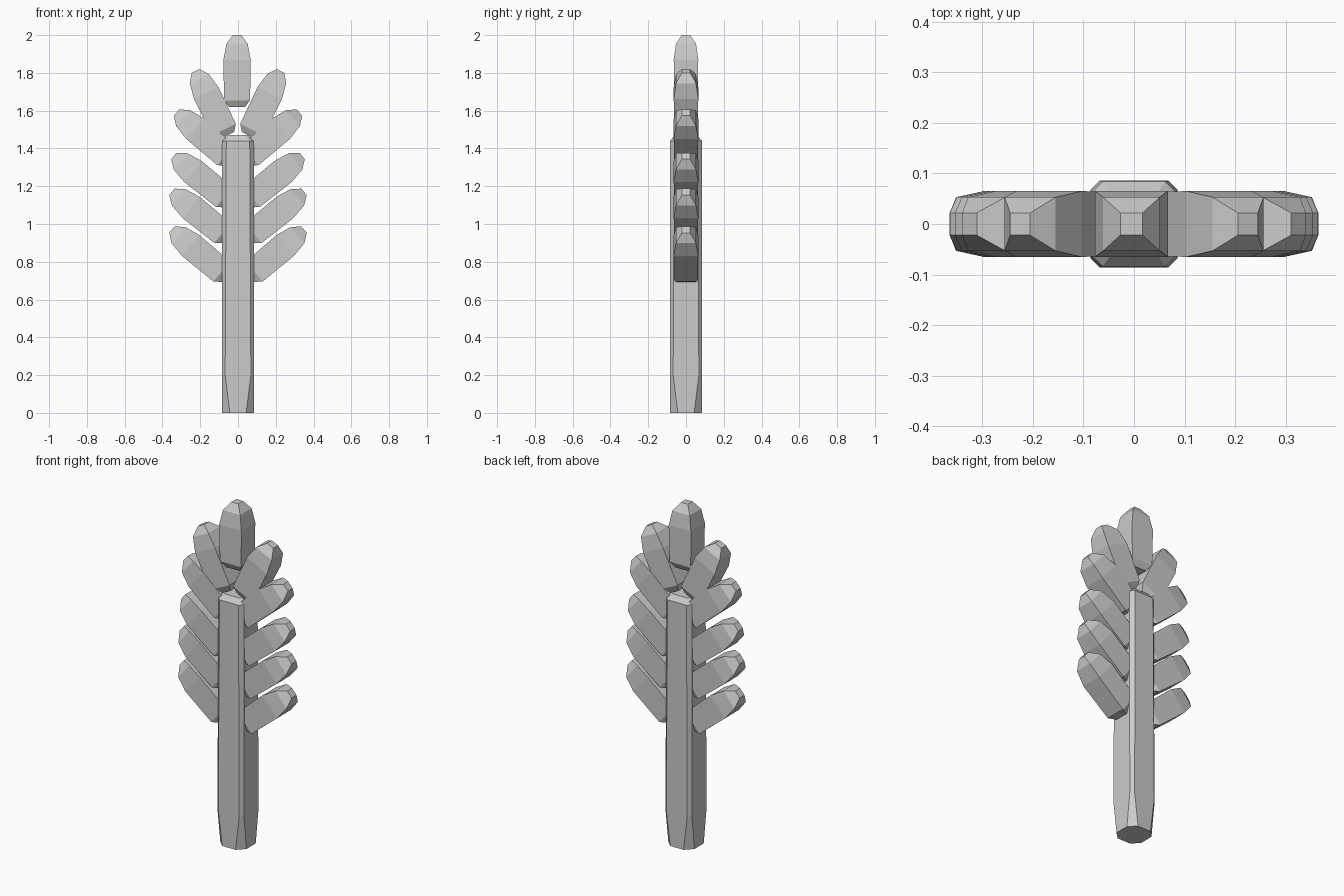
import bpy, bmesh, math
from mathutils import Matrix

if "Cube" in bpy.data.objects:
    bpy.data.objects.remove(bpy.data.objects["Cube"])


def loft(name, rings, matrix=Matrix()):
    """Skin a list of closed rings of points and cap both ends."""
    bm = bmesh.new()
    loops = [[bm.verts.new(p) for p in ring] for ring in rings]
    n = len(loops[0])
    for a, b in zip(loops, loops[1:]):
        for i in range(n):
            j = (i + 1) % n
            bm.faces.new((a[i], a[j], b[j], b[i]))
    bm.faces.new(loops[0][::-1])
    bm.faces.new(loops[-1])
    bmesh.ops.recalc_face_normals(bm, faces=bm.faces)
    mesh = bpy.data.meshes.new(name)
    bm.to_mesh(mesh)
    bm.free()
    obj = bpy.data.objects.new(name, mesh)
    obj.matrix_world = matrix
    bpy.context.collection.objects.link(obj)
    return obj


def octagon(z, h, f):
    return [(h, -f, z), (h, f, z), (f, h, z), (-f, h, z),
            (-h, f, z), (-h, -f, z), (-f, -h, z), (f, -h, z)]


def square(z, x, y):
    return [(x, -y, z), (x, y, z), (-x, y, z), (-x, -y, z)]


# Eight-sided stalk with chamfered ends
loft("stalk", [octagon(0, .085, .043), octagon(.2, .086, .068),
               octagon(1.44, .084, .062), octagon(1.47, .06, .045)])

# Grain profile: distance from base, half width, half depth
GRAIN = [(0, .042, .042), (.035, .069, .062), (.25, .072, .065),
         (.335, .056, .053), (.38, .022, .022)]


def grain(name, tip_x, tip_z, tilt):
    # Tilt is measured from vertical; the grain hangs back from its tip
    m = (Matrix.Translation((tip_x, 0, tip_z))
         @ Matrix.Rotation(math.radians(tilt), 4, 'Y')
         @ Matrix.Translation((0, 0, -.38)))
    loft(name, [square(*s) for s in GRAIN], m)


# Crown grain and mirrored side grains
grain("top_grain", -.005, 2.0, 0)
SIDES = [(.35, .97, 50), (.35, 1.17, 51), (.34, 1.36, 51),
         (.325, 1.59, 49), (.225, 1.81, 26)]
for i, (x, z, tilt) in enumerate(SIDES):
    for side, s in (("right", 1), ("left", -1)):
        grain(f"{side}_grain_{i + 1}", s * x, z, s * tilt)
